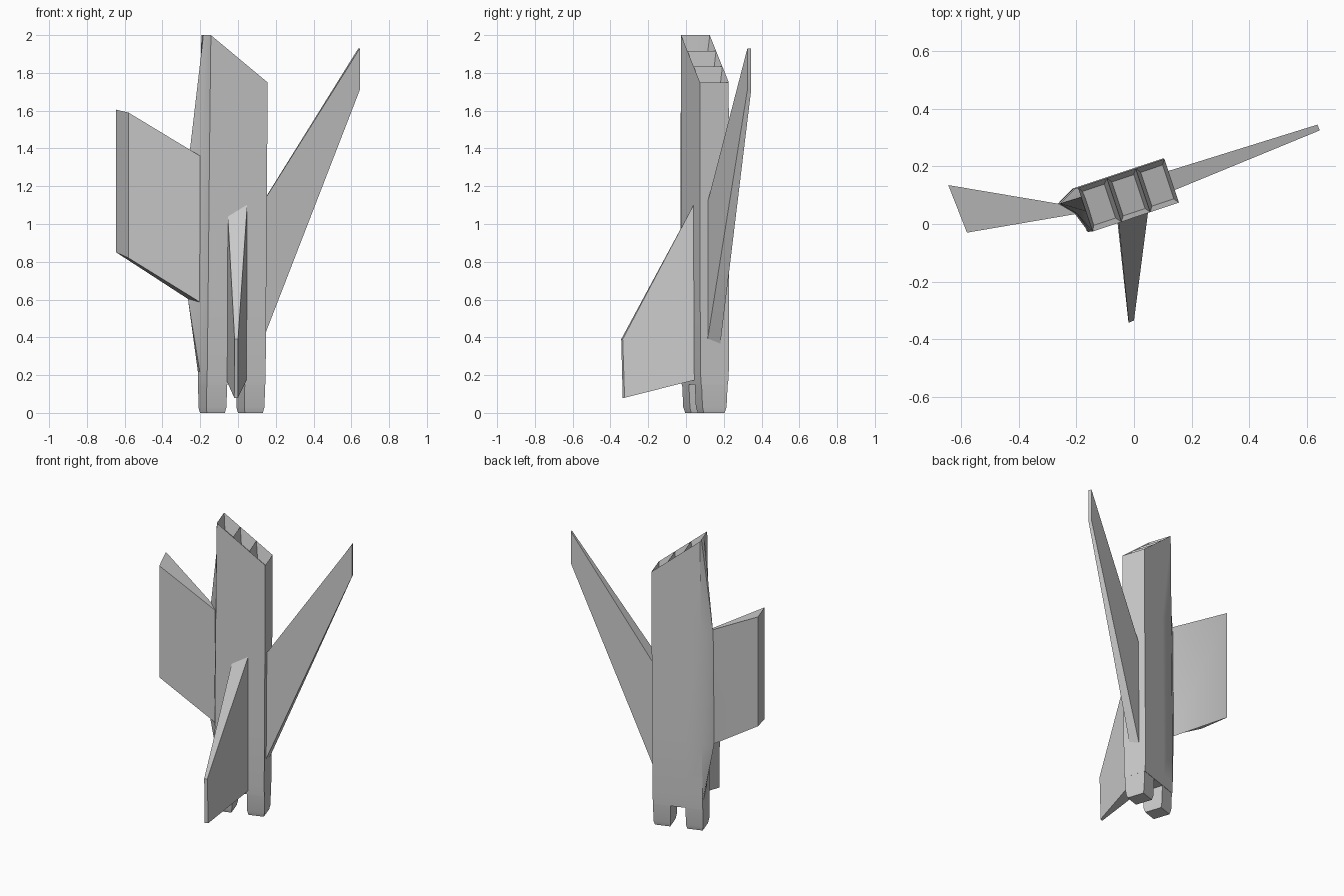
import bpy, bmesh, math
from mathutils import Vector

if "Cube" in bpy.data.objects:
    bpy.data.objects.remove(bpy.data.objects["Cube"])

ANGLE = math.radians(18.4)          # the hull is turned about z
COS, SIN = math.cos(ANGLE), math.sin(ANGLE)


def hull_point(u, v, z):
    """Hull coordinates (u along the width, v along the depth) to world; leans slightly."""
    cx = -0.035 + 0.0085 * z
    return Vector((cx + u * COS - v * SIN, 0.1 + u * SIN + v * COS, z))


def finish(name, bm):
    bmesh.ops.recalc_face_normals(bm, faces=bm.faces[:])
    mesh = bpy.data.meshes.new(name)
    bm.to_mesh(mesh)
    bm.free()
    obj = bpy.data.objects.new(name, mesh)
    bpy.context.collection.objects.link(obj)
    bpy.ops.object.select_all(action='DESELECT')
    obj.select_set(True)
    bpy.context.view_layer.objects.active = obj
    bpy.ops.object.shade_smooth_by_angle(angle=math.radians(30))
    return obj


def loft_sides(bm, rings):
    """Join successive point rings with quads, return the vertex rings."""
    vr = [[bm.verts.new(p) for p in r] for r in rings]
    for a, b in zip(vr, vr[1:]):
        n = len(a)
        for i in range(n):
            j = (i + 1) % n
            bm.faces.new((a[i], a[j], b[j], b[i]))
    return vr


def solid(name, rings):
    bm = bmesh.new()
    vr = loft_sides(bm, rings)
    bm.faces.new(vr[0])
    bm.faces.new(vr[-1])
    return finish(name, bm)


def hull_ring(hu, hv, z, ridge=0.0, slant=0.0):
    """Ten-point section: four front, four back, two for the left fin ridge."""
    us = [-hu, -hu / 3, hu / 3, hu]
    pts = [(u, -hv) for u in us] + [(u, hv) for u in reversed(us)]
    pts += [(-hu - 0.070 * ridge, 0.046), (-hu - 0.025 * ridge, -0.006)]
    return [hull_point(u, v, z - slant * (u + hu) / (2 * hu)) for u, v in pts]


# Hull with a slanted top and three intake pockets
bm = bmesh.new()
rings = loft_sides(bm, [
    hull_ring(0.163, 0.075, 0.15),
    hull_ring(0.163, 0.079, 0.22),
    hull_ring(0.162, 0.080, 0.60, ridge=1),
    hull_ring(0.161, 0.080, 1.37, ridge=1),
    hull_ring(0.159, 0.080, 2.00, slant=0.25),
])
cells = ([0, 1, 6, 7, 8, 9], [1, 2, 5, 6], [2, 3, 4, 5])
for c in cells:
    bm.faces.new([rings[0][i] for i in c])
pockets = [bm.faces.new([rings[-1][i] for i in c]) for c in cells]
bmesh.ops.recalc_face_normals(bm, faces=bm.faces[:])
bmesh.ops.inset_individual(bm, faces=pockets, thickness=0.010)
floors = bmesh.ops.extrude_discrete_faces(bm, faces=[])["faces"] or pockets
for f in floors:
    mid = f.calc_center_median()
    for v in f.verts:
        v.co = mid + (v.co - mid) * 0.85 - Vector((0, 0, 0.10))
finish("hull", bm)

# Two square feet below the hull
for name, uc in (("left_foot", -0.106), ("right_foot", 0.106)):
    def foot_ring(hu, hv, z):
        return [hull_point(uc + a * hu, b * hv, z)
                for a, b in ((-1, -1), (1, -1), (1, 1), (-1, 1))]
    solid(name, [foot_ring(0.050, 0.058, 0.0), foot_ring(0.056, 0.067, 0.03),
                 foot_ring(0.057, 0.075, 0.20)])

# Left fin, thickening towards its tip
solid("left_fin", [
    [(-0.20, 0.035, 0.585), (-0.26, 0.070, 0.60), (-0.26, 0.070, 1.39), (-0.20, 0.035, 1.36)],
    [(-0.58, -0.030, 0.82), (-0.645, 0.135, 0.85), (-0.645, 0.135, 1.605), (-0.58, -0.030, 1.59)],
])

# Right fin, long and swept up
solid("right_fin", [
    [(0.11, 0.105, 0.33), (0.09, 0.175, 0.31), (0.09, 0.175, 1.05), (0.11, 0.105, 1.08)],
    [(0.645, 0.325, 1.71), (0.637, 0.345, 1.71), (0.637, 0.345, 1.93), (0.645, 0.325, 1.93)],
])

# Front fin, swept down
solid("front_fin", [
    [(-0.062, 0.05, 0.175), (0.046, 0.05, 0.175), (0.050, 0.05, 1.12), (-0.058, 0.05, 1.12)],
    [(-0.020, -0.335, 0.08), (0.000, -0.325, 0.08), (0.000, -0.335, 0.39), (-0.018, -0.343, 0.39)],
])
